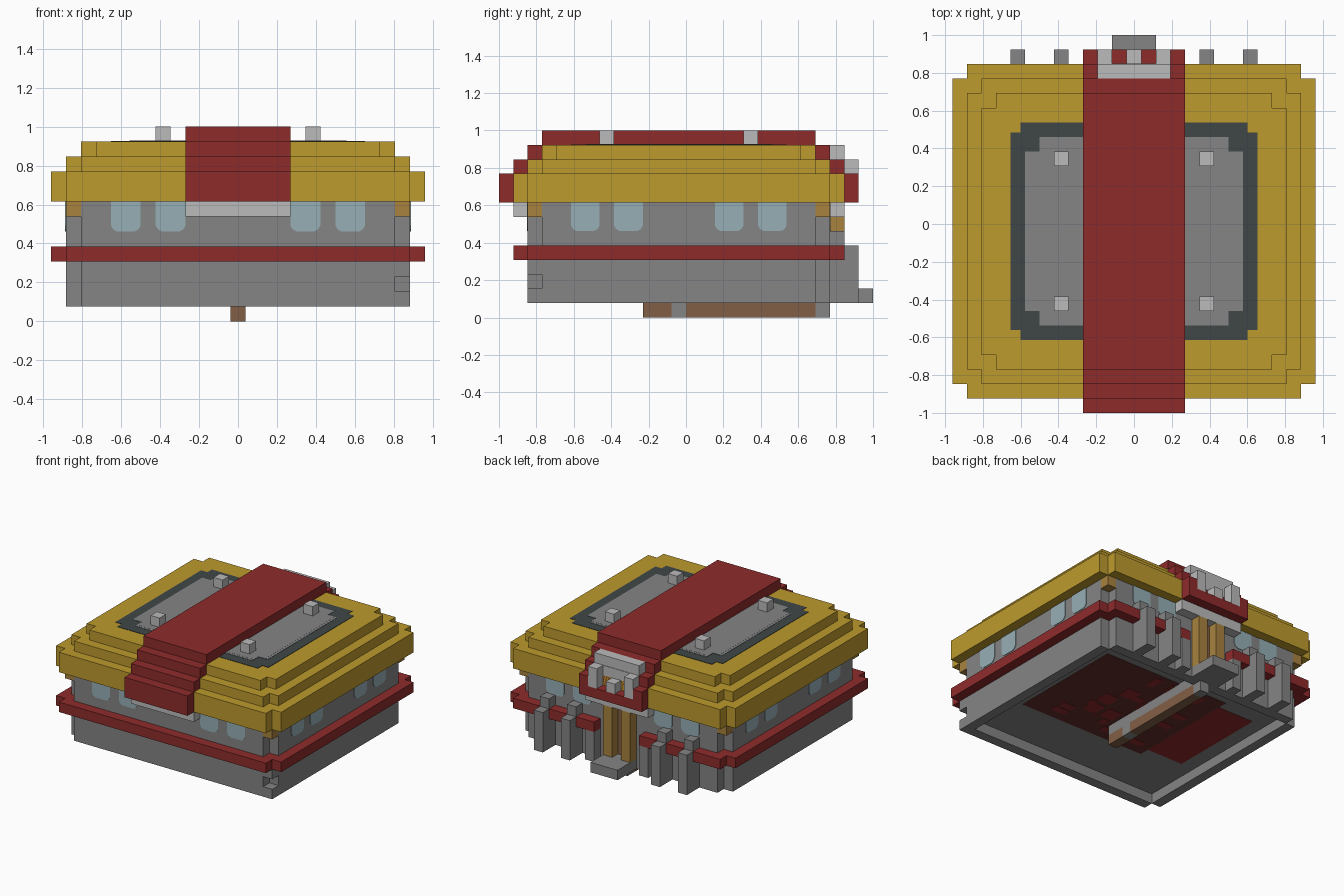
import bpy, bmesh, random

if "Cube" in bpy.data.objects:
    bpy.data.objects.remove(bpy.data.objects["Cube"])

V = 1 / 13  # one block
random.seed(4)


def mat(name, rgb):
    m = bpy.data.materials.new(name)
    lin = [((c / 255 + 0.055) / 1.055) ** 2.4 for c in rgb]
    m.diffuse_color = (*lin, 1)
    m.use_nodes = True
    m.node_tree.nodes["Principled BSDF"].inputs["Base Color"].default_value = m.diffuse_color
    return m


GOLD = mat("gold", (190, 155, 45))
RED = mat("red", (143, 43, 43))
GREY = mat("stone grey", (133, 133, 133))
LIGHT = mat("pale grey", (187, 187, 187))
SLATE = mat("slate", (64, 70, 70))
GLASS = mat("window blue", (150, 175, 182))
BROWN = mat("wood brown", (130, 95, 70))
OCHRE = mat("ochre wood", (168, 130, 62))
MAROON = mat("maroon", (100, 48, 42))


def prism(bm, outline, z0, z1):
    """Extrude a plan outline (block units) from z0 to z1."""
    f = bm.faces.new([bm.verts.new((x * V, y * V, z0 * V)) for x, y in outline])
    top = bmesh.ops.extrude_face_region(bm, geom=[f])["geom"]
    for v in top:
        if isinstance(v, bmesh.types.BMVert):
            v.co.z = z1 * V


def finish(bm, name, material):
    bmesh.ops.recalc_face_normals(bm, faces=bm.faces)
    me = bpy.data.meshes.new(name)
    bm.to_mesh(me)
    bm.free()
    me.materials.append(material)
    ob = bpy.data.objects.new(name, me)
    bpy.context.collection.objects.link(ob)
    return ob


def boxes(name, material, items):
    """Boxes given as x0, x1, y0, y1, z0, z1 in block units."""
    bm = bmesh.new()
    for x0, x1, y0, y1, z0, z1 in items:
        prism(bm, [(x0, y0), (x1, y0), (x1, y1), (x0, y1)], z0, z1)
    return finish(bm, name, material)


def notched(name, material, hx, y0, y1, z0, z1, n=1.0):
    """Slab with a square notch cut from each corner."""
    a = hx - n
    bm = bmesh.new()
    prism(bm, [(-a, y0), (a, y0), (a, y0 + n), (hx, y0 + n), (hx, y1 - n), (a, y1 - n),
               (a, y1), (-a, y1), (-a, y1 - n), (-hx, y1 - n), (-hx, y0 + n), (-a, y0 + n)], z0, z1)
    return finish(bm, name, material)


def both(x0, x1, *rest):
    return [(x0, x1, *rest), (-x1, -x0, *rest)]


# Walls and the rim below the floor
notched("walls", GREY, 11.5, -11, 10, 2, 8)
boxes("base_rim", GREY, both(10.5, 11.5, -10, 9, 1, 2)
      + [(-10.5, 10.5, -11, -10, 1, 2), (-10.5, 10.5, 9, 10, 1, 2)])
boxes("corner_stones", GREY, [(10.5, 11.5, -11, -10, z, z + 1) for z in (1, 3)])
boxes("corner_brackets", OCHRE, both(10.5, 11.5, -11, -10, 7, 8) + both(10.5, 11.5, 9, 10, 7, 8))

# Red belt with a gap for the door
boxes("belt", RED, [(-11.5, 11.5, -12, -11, 4, 5)] + both(11.5, 12.5, -11, 10, 4, 5)
      + both(2.5, 11.5, 10, 11, 4, 5) + both(10.5, 11.5, -11, -10, 4, 5) + both(10.5, 11.5, 9, 10, 4, 5))

# Stepped roof
notched("roof_eaves", GOLD, 12.5, -12, 11, 8, 10)
notched("roof_middle", GOLD, 11.5, -11, 10, 10, 11)
notched("roof_top", GOLD, 10.5, -10, 9, 11, 12)

# Painted panel on the roof
for i, (g, n) in enumerate(((0, 1.0), (0.3, 0.7))):
    notched(f"roof_border_{i}", SLATE, 8.5 - g * (i > 1), -8, 7, 12, 12.03 + i * 0.004, n)
for i, n in enumerate((1.0, 0.75)):
    notched(f"roof_panel_{i}", GREY, 7.5 - 0.25 * i, -7 + 0.25 * i, 6 - 0.25 * i, 12, 12.06 + i * 0.01, n)
boxes("roof_posts", LIGHT, both(4.5, 5.5, 4, 5, 12, 13) + both(4.5, 5.5, -6, -5, 12, 13))

# Red band running over the roof
boxes("roof_band", RED, [(-3.5, 3.5, -10, 9, 12, 13), (-3.5, 3.5, -11, 10, 11, 12),
                         (-3.5, 3.5, -12, 11, 10, 11), (-3.5, 3.5, -13, 11, 8, 10),
                         (-3.5, 3.5, 11, 12, 8, 9)] + both(2.5, 3.5, 11, 12, 9, 10))
boxes("band_trim", LIGHT, [(-3.5, 3.5, -12, -11, 7, 8), (-3.5, 3.5, 10, 11, 7, 8)])
boxes("crest", LIGHT, [(-2.5, 2.5, 10, 11, 11, 12), (-2.5, 2.5, 11, 11.05, 10, 11),
                       (-0.5, 0.5, 11, 12, 9, 10)] + both(1.5, 2.5, 11, 12, 9, 11))


# Windows as thin plates with clipped lower corners
def window(bm, axis, side, face, c):
    pts = [(-1, 8), (1, 8), (1, 6.4), (0.85, 6.15), (0.6, 6), (-0.6, 6), (-0.85, 6.15), (-1, 6.4)]
    rings = []
    for d in (0, 0.05):
        p = face + side * d
        rings.append([bm.verts.new(((c + u) * V, p * V, z * V) if axis == "y" else
                                   (p * V, (c + u) * V, z * V)) for u, z in pts])
    for r in rings:
        bm.faces.new(r)
    for i in range(8):
        j = (i + 1) % 8
        bm.faces.new((rings[0][i], rings[0][j], rings[1][j], rings[1][i]))


bm = bmesh.new()
for c in (-7.5, -4.5, 4.5, 7.5):
    window(bm, "y", -1, -11, c)
    window(bm, "y", 1, 10, c)
for c in (-7, -4, 3, 6):
    window(bm, "x", 1, 11.5, c)
    window(bm, "x", -1, -11.5, c)
finish(bm, "windows", GLASS)

# Rear pillars, door and steps
pillars = []
for x in (4.5, 7.5):
    pillars += both(x, x + 1, 11, 12, 1, 5) + both(x, x + 1, 10, 11, 1, 6)
boxes("rear_pillars", GREY, pillars + both(2.5, 3.5, 10, 11, 1, 4))
boxes("door_frame", OCHRE, both(0.5, 1.5, 10, 11, 2, 7))
boxes("door_panel", BROWN, [(-0.5, 0.5, 10, 10.1, 2, 7)])
boxes("rear_steps", GREY, [(-1.5, 1.5, 10, 13, 1, 2)])

# Underside: keel beam and floor covering
boxes("keel", BROWN, [(-0.5, 0.5, -3, -1, 0, 1), (-0.5, 0.5, 0, 9, 0, 1)])
boxes("keel_stones", GREY, [(-0.5, 0.5, -1, 0, 0, 1), (-0.5, 0.5, 9, 10, 0, 1),
                            (-0.5, 0.5, -3, 9, 1, 2)])
boxes("floor_cover", MAROON, [(-5, 9, -5, 7, 1.95, 2)])
boxes("floor_cover_end", RED, [(-9, -5, -4, 6, 1.95, 2)])
spots = []
for _ in range(30):
    x, y = random.randint(-4, 7), random.randint(-4, 5)
    spots.append((x, x + random.choice((0.8, 1.5)), y, y + random.choice((0.8, 1.5)), 1.92, 2))
boxes("floor_spots", RED, spots)
